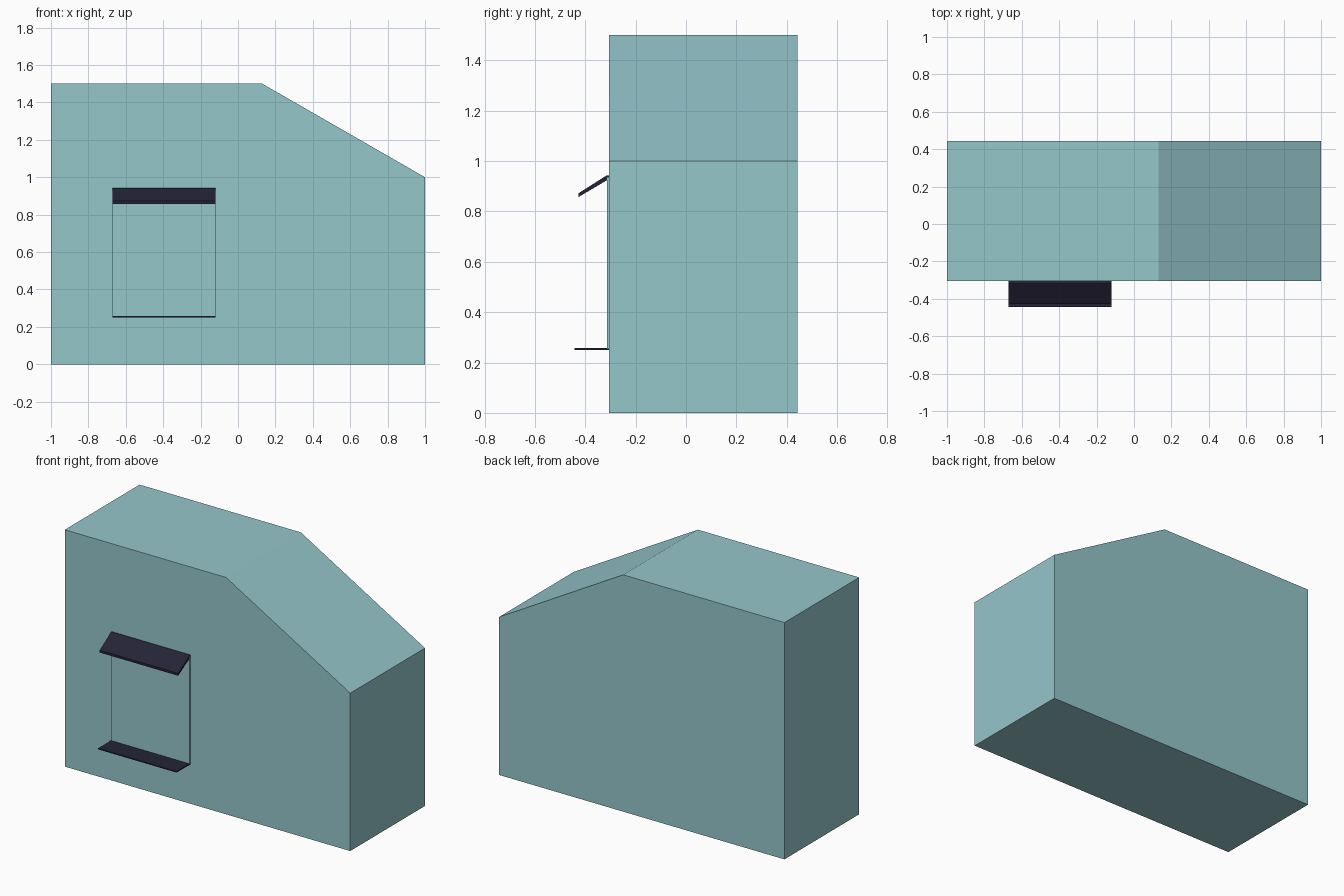
import bpy
import bmesh
from mathutils import Vector

cube = bpy.data.objects.get("Cube")
if cube:
    bpy.data.objects.remove(cube, do_unlink=True)


def material(name, rgb):
    mat = bpy.data.materials.new(name)
    mat.use_nodes = True
    mat.diffuse_color = (*rgb, 1)
    mat.node_tree.nodes["Principled BSDF"].inputs["Base Color"].default_value = (*rgb, 1)
    return mat


def prism(name, points, depth, mat):
    """Extrude a flat outline along a depth vector into a closed solid."""
    bm = bmesh.new()
    face = bm.faces.new([bm.verts.new(p) for p in points])
    result = bmesh.ops.extrude_face_region(bm, geom=[face], use_keep_orig=True)
    moved = [v for v in result["geom"] if isinstance(v, bmesh.types.BMVert)]
    bmesh.ops.translate(bm, verts=moved, vec=Vector(depth))
    bmesh.ops.recalc_face_normals(bm, faces=bm.faces)
    mesh = bpy.data.meshes.new(name)
    bm.to_mesh(mesh)
    bm.free()
    mesh.materials.append(mat)
    obj = bpy.data.objects.new(name, mesh)
    bpy.context.collection.objects.link(obj)
    return obj


teal = material("pale teal", (0.30, 0.57, 0.60))
dark = material("dark navy", (0.018, 0.017, 0.038))

FRONT, BACK = -0.305, 0.443
LEFT, RIGHT = -0.67, -0.12
WIDTH = RIGHT - LEFT

# Main block with one sloped upper corner
outline = [(-1, 0), (1, 0), (1, 1), (0.13, 1.5), (-1, 1.5)]
prism("body", [(x, FRONT, z) for x, z in outline], (0, BACK - FRONT, 0), teal)


def front_part(name, profile, mat):
    """Run a side profile (y, z) across the width of the opening."""
    return prism(name, [(LEFT, y, z) for y, z in profile], (WIDTH, 0, 0), mat)


# Thin hatch panel on the front
front_part("hatch_panel", [(FRONT, 0.255), (-0.314, 0.255), (-0.314, 0.935), (FRONT, 0.935)], teal)

# Slanted awning above the hatch
front_part("awning", [(-0.427, 0.857), (-0.427, 0.872), (-0.315, 0.943),
                      (FRONT, 0.943), (FRONT, 0.929)], dark)

# Thin counter shelf below the hatch
front_part("counter_shelf", [(FRONT, 0.25), (-0.443, 0.25), (-0.443, 0.257), (FRONT, 0.257)], dark)
